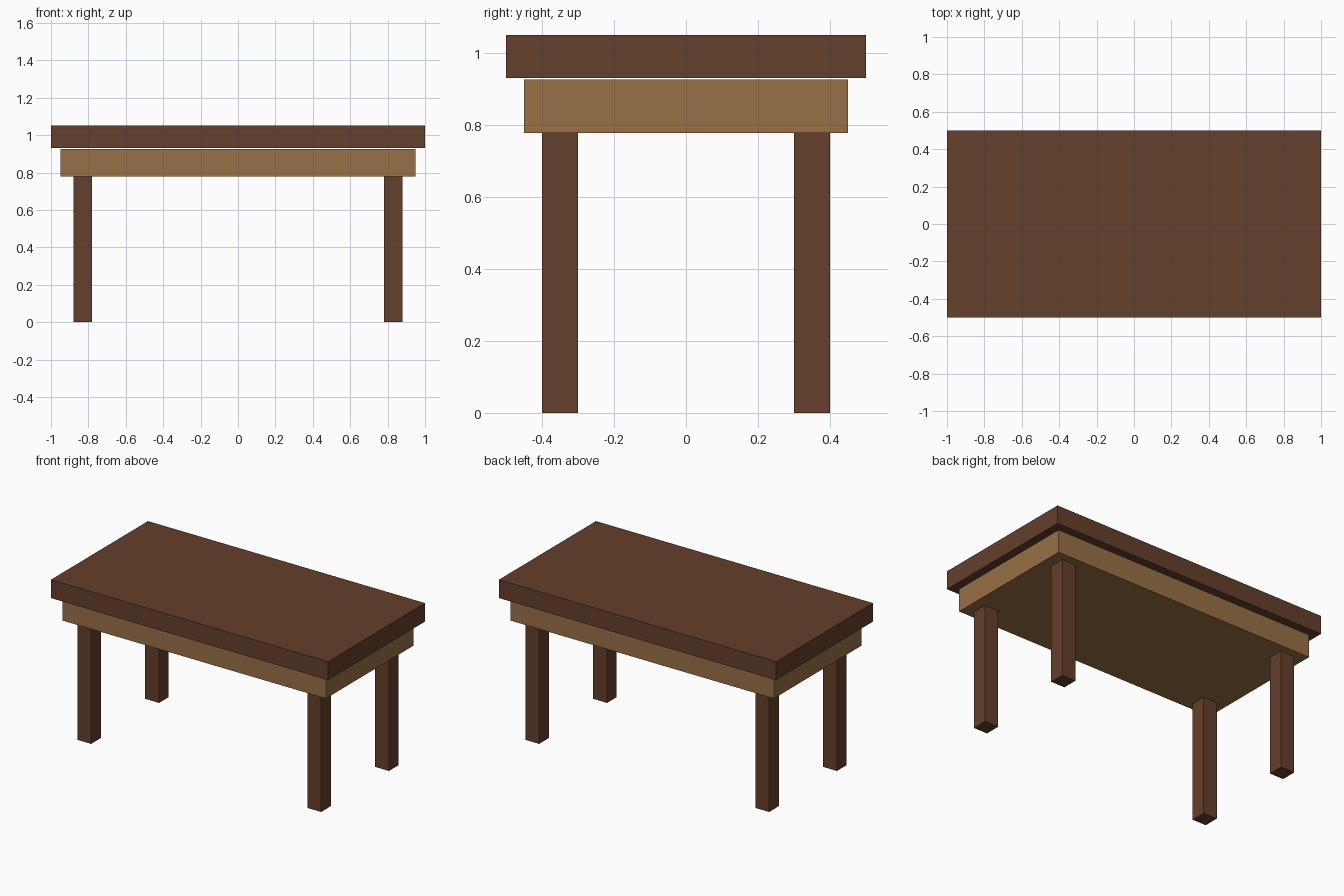
import bpy

if "Cube" in bpy.data.objects:
    bpy.data.objects.remove(bpy.data.objects["Cube"])


def material(name, color):
    mat = bpy.data.materials.new(name)
    mat.diffuse_color = (*color, 1.0)
    mat.use_nodes = True
    mat.node_tree.nodes["Principled BSDF"].inputs["Base Color"].default_value = mat.diffuse_color
    return mat


def box(name, x, y, z, mat):
    """Box spanning the (low, high) range on each axis."""
    spans = (x, y, z)
    bpy.ops.mesh.primitive_cube_add(size=1, location=[(a + b) / 2 for a, b in spans])
    obj = bpy.context.object
    obj.name = name
    obj.scale = [b - a for a, b in spans]
    bpy.ops.object.transform_apply(location=False, rotation=False, scale=True)
    obj.data.materials.append(mat)
    return obj


dark_wood = material("dark_wood", (0.130, 0.050, 0.025))
light_wood = material("light_wood", (0.314, 0.162, 0.061))

# Tabletop slab, with a hairline gap above the apron
box("tabletop", (-1.0, 1.0), (-0.5, 0.5), (0.931, 1.051), dark_wood)

# Solid apron block
box("apron", (-0.95, 0.95), (-0.45, 0.45), (0.778, 0.927), light_wood)

# Four square legs
for x_name, sx in (("left", -1), ("right", 1)):
    for y_name, sy in (("front", -1), ("back", 1)):
        box(f"{y_name}_{x_name}_leg",
            sorted((0.78 * sx, 0.88 * sx)),
            sorted((0.30 * sy, 0.40 * sy)),
            (0.0, 0.778), dark_wood)
